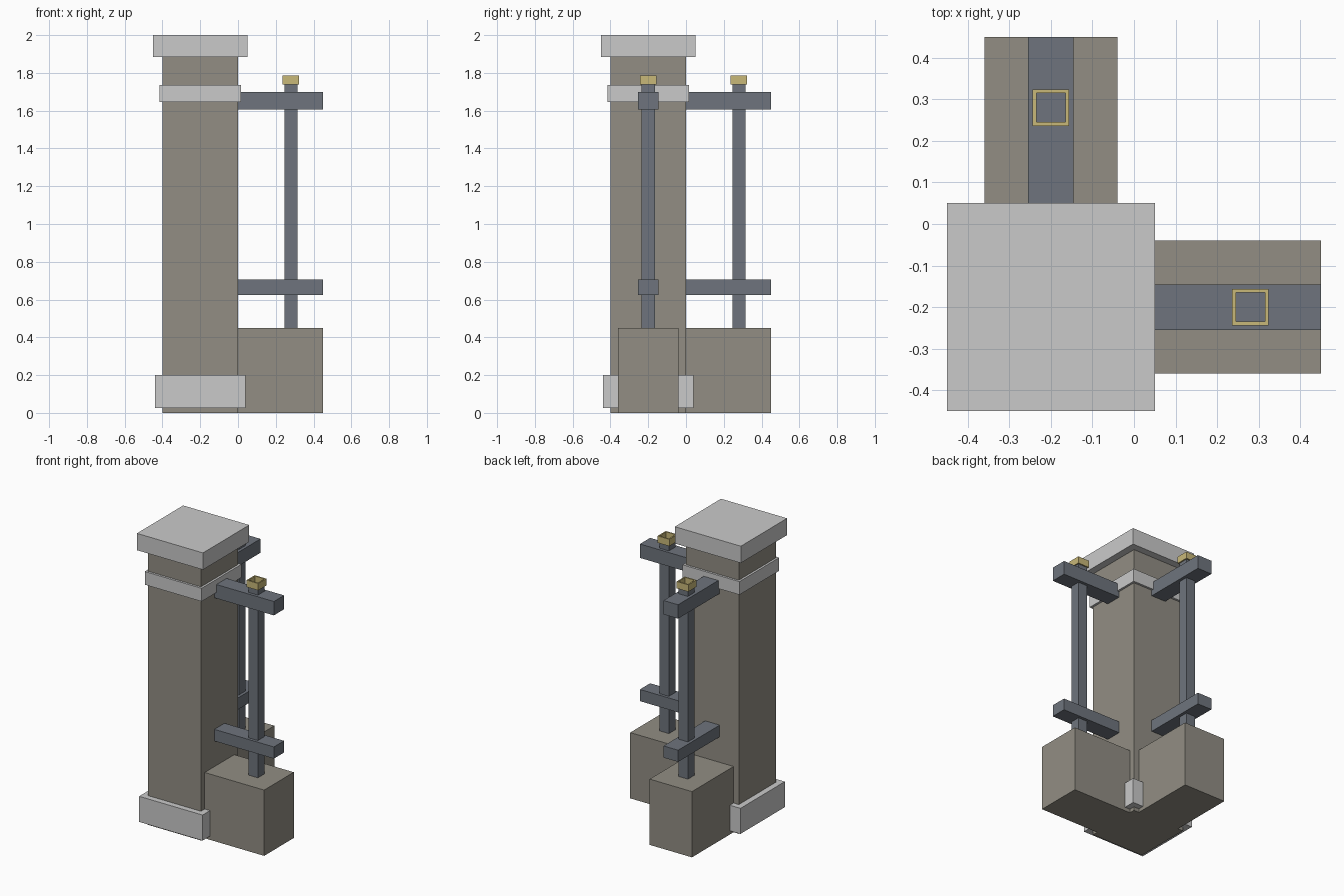
import bpy, bmesh
from mathutils import Vector

cube = bpy.data.objects.get("Cube")
if cube:
    bpy.data.objects.remove(cube, do_unlink=True)


def material(name, color):
    m = bpy.data.materials.new(name)
    m.use_nodes = True
    m.diffuse_color = (*color, 1)
    m.node_tree.nodes["Principled BSDF"].inputs["Base Color"].default_value = (*color, 1)
    return m


STONE = material("warm_stone", (0.287, 0.27, 0.23))
TRIM = material("pale_trim", (0.59, 0.59, 0.59))
STEEL = material("slate_steel", (0.157, 0.175, 0.205))
BRASS = material("brass", (0.58, 0.48, 0.19))


def finish(name, bm, mat):
    bmesh.ops.recalc_face_normals(bm, faces=bm.faces)
    mesh = bpy.data.meshes.new(name)
    bm.to_mesh(mesh)
    bm.free()
    mesh.materials.append(mat)
    obj = bpy.data.objects.new(name, mesh)
    bpy.context.collection.objects.link(obj)
    return obj


def box(name, x, y, z, mat):
    """Box from (min, max) ranges along each axis."""
    bm = bmesh.new()
    bmesh.ops.create_cube(bm, size=1)
    for v in bm.verts:
        v.co = Vector([(r[0] + r[1]) / 2 + c * (r[1] - r[0]) for r, c in zip((x, y, z), v.co)])
    return finish(name, bm, mat)


def collar(name, cx, cy, z, outer, inner, mat):
    """Square tube, open at top and bottom."""
    bm = bmesh.new()
    corners = ((-1, -1), (1, -1), (1, 1), (-1, 1))
    loops = [[bm.verts.new((cx + a * r, cy + b * r, h)) for a, b in corners]
             for r, h in ((outer, z[0]), (outer, z[1]), (inner, z[1]), (inner, z[0]))]
    for i in range(4):
        p, q = loops[i], loops[(i + 1) % 4]
        for j in range(4):
            k = (j + 1) % 4
            bm.faces.new((p[j], p[k], q[k], q[j]))
    return finish(name, bm, mat)


def around(c, half):
    return (c - half, c + half)


# Main pillar with its trim bands, all centred on one axis
C = -0.2
for name, half, z, mat in (
        ("pillar", 0.20, (0, 1.94), STONE),
        ("base_trim", 0.24, (0.025, 0.20), TRIM),
        ("neck_trim", 0.215, (1.645, 1.735), TRIM),
        ("top_cap", 0.25, (1.885, 2.0), TRIM)):
    box(name, around(C, half), around(C, half), z, mat)

# Two identical wings: one to the left side (+x), one to the back (+y)
POST = 0.28
for side, swap in (("left", False), ("back", True)):
    def wing(name, along, across, z, mat):
        x, y = (across, along) if swap else (along, across)
        box(f"{side}_{name}", x, y, z, mat)

    wing("footing", (0, 0.45), around(C, 0.16), (0, 0.45), STONE)
    wing("lower_beam", (0, 0.45), around(C, 0.055), (0.625, 0.705), STEEL)
    wing("upper_beam", (0, 0.45), around(C, 0.055), (1.605, 1.70), STEEL)
    wing("post", around(POST, 0.035), around(C, 0.035), (0.44, 1.745), STEEL)
    cx, cy = (C, POST) if swap else (POST, C)
    collar(f"{side}_post_collar", cx, cy, (1.738, 1.785), 0.044, 0.035, BRASS)
